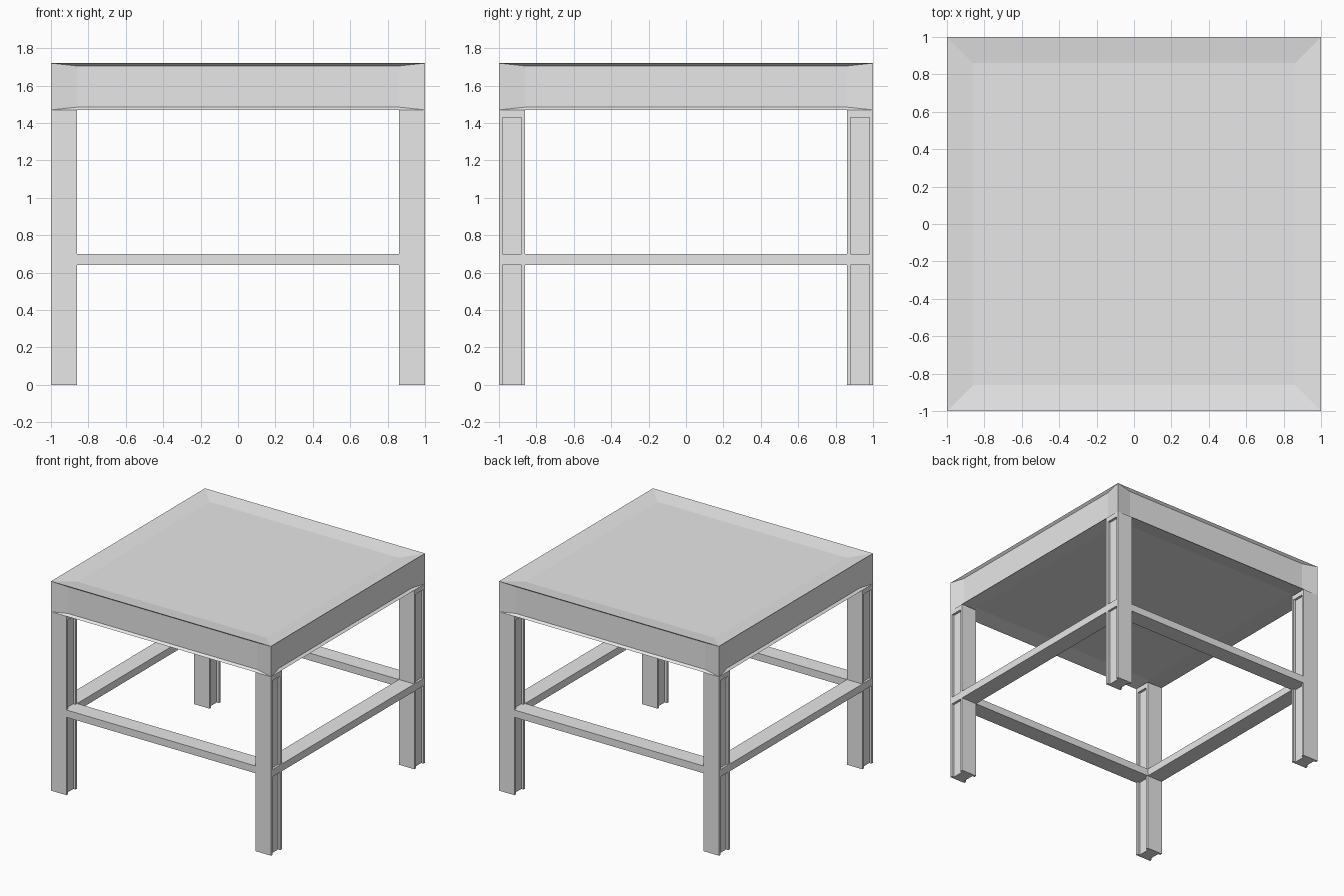
import bpy, bmesh
from mathutils import Vector

cube = bpy.data.objects.get("Cube")
if cube:
    bpy.data.objects.remove(cube, do_unlink=True)

LEG = 0.14            # leg thickness
INNER = 1 - LEG       # inner edge of the frame
TOP, UNDER = 1.72, 1.47
RAIL_LOW, RAIL_HIGH = 0.64, 0.70
GROOVE_TOP = 1.43
DEPTH = 0.02          # depth of every recess

grey = bpy.data.materials.new("plain_grey")
grey.use_nodes = True
grey.diffuse_color = (0.8, 0.8, 0.8, 1)
grey.node_tree.nodes["Principled BSDF"].inputs["Base Color"].default_value = (0.8, 0.8, 0.8, 1)


def finish(name, bm):
    bmesh.ops.recalc_face_normals(bm, faces=bm.faces)
    mesh = bpy.data.meshes.new(name)
    bm.to_mesh(mesh)
    bm.free()
    mesh.materials.append(grey)
    obj = bpy.data.objects.new(name, mesh)
    bpy.context.collection.objects.link(obj)
    return obj


def prism(bm, outline, low, high):
    """Extrude a flat outline between two heights."""
    face = bm.faces.new([bm.verts.new((x, y, low)) for x, y in outline])
    up = bmesh.ops.extrude_face_region(bm, geom=[face], use_keep_orig=True)["geom"]
    for v in up:
        if isinstance(v, bmesh.types.BMVert):
            v.co.z = high


def rectangle(x0, x1, y0, y1):
    return [(x0, y0), (x1, y0), (x1, y1), (x0, y1)]


# Tabletop block: every face carries a sunken panel
bm = bmesh.new()
prism(bm, rectangle(-1, 1, -1, 1), UNDER, TOP)
bmesh.ops.recalc_face_normals(bm, faces=bm.faces)
middle = Vector((0, 0, (TOP + UNDER) / 2))
panel = Vector((INNER, INNER, (TOP - UNDER) / 2 - 0.015))
for face in list(bm.faces):
    normal = face.normal.copy()
    bmesh.ops.inset_individual(bm, faces=[face], thickness=0.01)
    for v in face.verts:
        offset = v.co - middle
        for axis in range(3):
            if abs(normal[axis]) < 0.5:
                v.co[axis] = middle[axis] + (panel[axis] if offset[axis] > 0 else -panel[axis])
        v.co -= normal * DEPTH
finish("tabletop", bm)

# Legs: H-shaped section, grooved on both x faces, solid under the top
h = LEG / 2
lip = h - 0.02
web = h - DEPTH
half = [(h, -h), (h, -lip), (web, -lip), (web, lip), (h, lip), (h, h)]
grooved = half + [(-x, -y) for x, y in half]
for x_name, sx in (("right", -1), ("left", 1)):
    for y_name, sy in (("front", -1), ("back", 1)):
        bm = bmesh.new()
        prism(bm, grooved, 0, RAIL_LOW)
        prism(bm, grooved, RAIL_HIGH, GROOVE_TOP)
        prism(bm, rectangle(-h, h, -h, h), GROOVE_TOP, UNDER)
        leg = finish(f"{y_name}_{x_name}_leg", bm)
        leg.location = (sx * (1 - h), sy * (1 - h), 0)

# Stretcher ring joining the legs
bars = {
    "front_stretcher": rectangle(-1, 1, -1, -INNER),
    "back_stretcher": rectangle(-1, 1, INNER, 1),
    "right_stretcher": rectangle(-1, -INNER, -INNER, INNER),
    "left_stretcher": rectangle(INNER, 1, -INNER, INNER),
}
for name, outline in bars.items():
    bm = bmesh.new()
    prism(bm, outline, RAIL_LOW, RAIL_HIGH)
    finish(name, bm)
